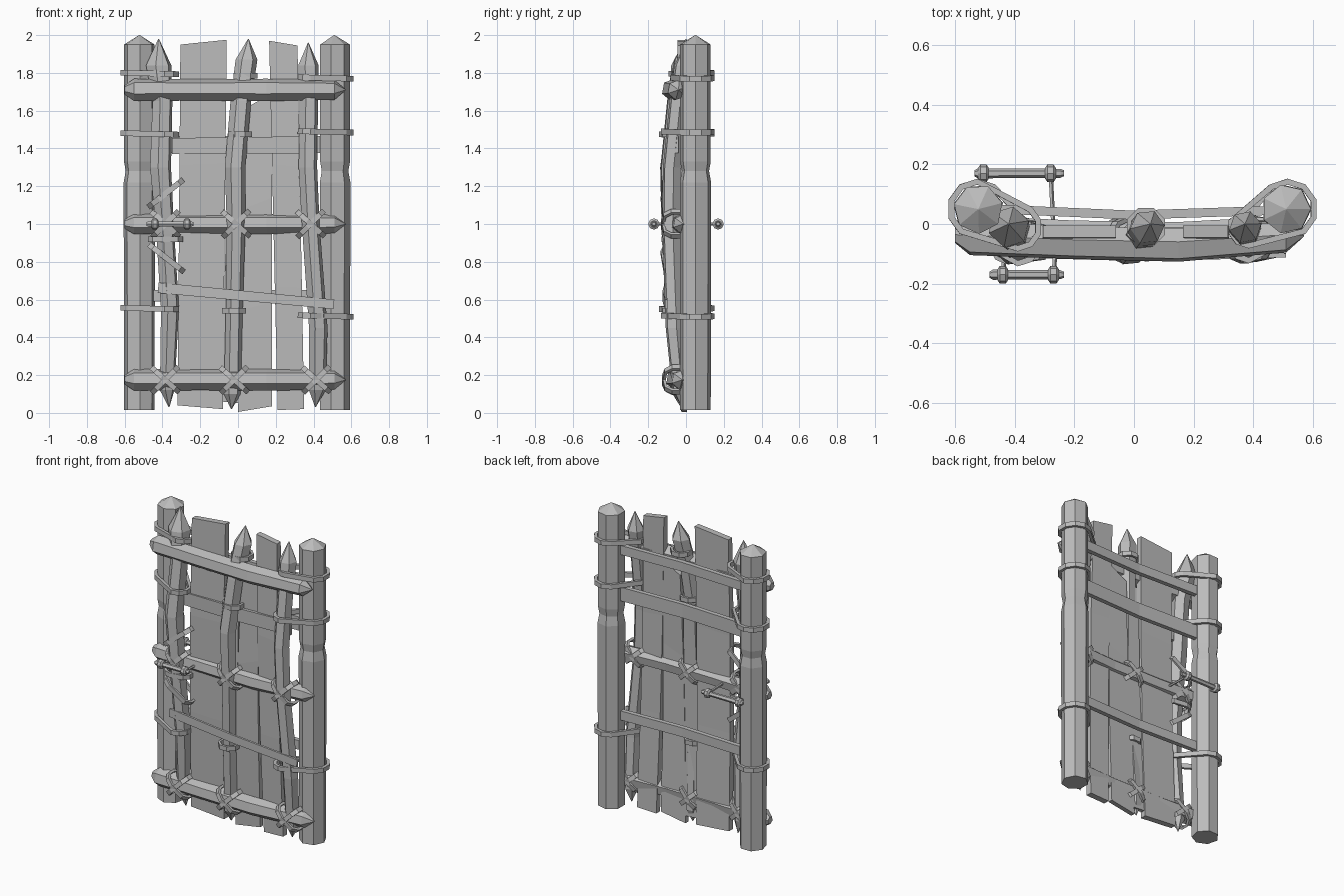
import bpy, bmesh, math
from mathutils import Vector, Matrix

cube = bpy.data.objects.get("Cube")
if cube:
    bpy.data.objects.remove(cube, do_unlink=True)

grey = bpy.data.materials.new("weathered_grey")
grey.use_nodes = True
grey.diffuse_color = (0.5, 0.5, 0.5, 1)
grey.node_tree.nodes["Principled BSDF"].inputs["Base Color"].default_value = (0.5, 0.5, 0.5, 1)


def finish(name, bm):
    bmesh.ops.remove_doubles(bm, verts=bm.verts, dist=0.0005)
    bmesh.ops.recalc_face_normals(bm, faces=bm.faces)
    mesh = bpy.data.meshes.new(name)
    bm.to_mesh(mesh)
    bm.free()
    mesh.materials.append(grey)
    obj = bpy.data.objects.new(name, mesh)
    bpy.context.collection.objects.link(obj)
    return obj


def skin(bm, loops, closed=False):
    """Join a row of equal vertex loops with quads, capped unless closed."""
    n = len(loops[0])
    pairs = list(zip(loops, loops[1:]))
    if closed:
        pairs.append((loops[-1], loops[0]))
    for a, b in pairs:
        for i in range(n):
            j = (i + 1) % n
            bm.faces.new((a[i], a[j], b[j], b[i]))
    if not closed:
        bm.faces.new(loops[0])
        bm.faces.new(loops[-1])


def log(name, stations, axis="z", sides=6, turn=0.0):
    """Faceted log through stations (x, y, z, radius), cut across one axis."""
    bm = bmesh.new()
    loops = []
    for x, y, z, r in stations:
        r = max(r, 0.002)
        loop = []
        for i in range(sides):
            a = turn + math.tau * i / sides
            u, v = r * math.cos(a), r * math.sin(a)
            off = {"z": (u, v, 0), "x": (0, u, v), "y": (u, 0, v)}[axis]
            loop.append(bm.verts.new(Vector((x, y, z)) + Vector(off)))
        loops.append(loop)
    skin(bm, loops)
    return finish(name, bm)


def board(name, start, end, bow, thick):
    """Thin board from edge to edge (x, z pairs), bent through depths in bow."""
    bm = bmesh.new()
    loops = []
    for k, y in enumerate(bow):
        t = k / (len(bow) - 1)
        p, q = (Vector(s).lerp(Vector(e), t) for s, e in zip(start, end))
        h = thick / 2
        loops.append([bm.verts.new(c) for c in (
            (p.x, y - h, p.y), (q.x, y - h, q.y), (q.x, y + h, q.y), (p.x, y + h, p.y))])
    skin(bm, loops)
    return finish(name, bm)


def band(name, centre, discs, height=0.03, thick=0.02, tilt=0.0, lean=0.0, sides=10):
    """Strap pulled tight round discs (x, y, radius), tilted about y."""
    bm = bmesh.new()
    spin = (Matrix.Translation(centre) @ Matrix.Rotation(math.radians(tilt), 4, "Y")
            @ Matrix.Rotation(math.radians(lean), 4, "X"))
    loops = []
    for i in range(sides):
        a = math.tau * (i + 0.5) / sides
        d = Vector((math.cos(a), math.sin(a)))
        base = max((Vector((x, y)) + d * r for x, y, r in discs), key=lambda p: p.dot(d))
        inner, outer = base, base + d * thick
        h = height / 2
        loops.append([bm.verts.new(spin @ Vector((p.x, p.y, z))) for p, z in (
            (inner, -h), (outer, -h), (outer, h), (inner, h))])
    skin(bm, loops, closed=True)
    return finish(name, bm)


# Two large end posts with a worn neck and pointed caps
for name, x, turn in (("right_post", -0.522, 0.25), ("left_post", 0.51, 0.0)):
    log(name, [(x, 0.05, 0.015, 0.083), (x, 0.05, 1.22, 0.085), (x, 0.05, 1.28, 0.074),
               (x, 0.05, 1.33, 0.083), (x, 0.05, 1.95, 0.083), (x, 0.05, 2.0, 0)],
        sides=7, turn=turn)

# Three crooked sharpened stakes
log("right_stake", [(-0.365, -0.02, 0.03, 0), (-0.375, -0.03, 0.12, 0.04), (-0.36, -0.06, 0.55, 0.05),
                    (-0.385, -0.08, 0.95, 0.05), (-0.41, -0.08, 1.3, 0.058), (-0.4, -0.04, 1.65, 0.055),
                    (-0.42, -0.01, 1.84, 0.07), (-0.42, 0, 1.98, 0)], turn=0.3)
log("middle_stake", [(-0.035, -0.02, 0.02, 0), (-0.03, -0.03, 0.1, 0.045), (-0.02, -0.06, 0.55, 0.045),
                     (-0.01, -0.08, 1.0, 0.05), (-0.015, -0.085, 1.3, 0.055), (0.015, -0.05, 1.65, 0.055),
                     (0.045, -0.01, 1.87, 0.058), (0.055, 0, 1.98, 0)], turn=0.1)
log("left_stake", [(0.41, -0.02, 0.03, 0), (0.42, -0.03, 0.12, 0.045), (0.425, -0.06, 0.45, 0.05),
                   (0.385, -0.08, 1.0, 0.048), (0.37, -0.075, 1.3, 0.05), (0.375, -0.04, 1.65, 0.05),
                   (0.373, -0.01, 1.84, 0.055), (0.372, 0, 1.96, 0)], turn=0.2)

# Three bowed cross beams with blunt cut ends
for name, z, y, r in (("top_beam", 1.71, -0.06, 0.06), ("middle_beam", 1.0, -0.035, 0.055),
                      ("bottom_beam", 0.175, -0.04, 0.058)):
    log(name, [(-0.6, y + 0.02, z, 0.025), (-0.55, y + 0.012, z, r), (-0.2, y - 0.003, z, r * 0.96),
               (0.15, y - 0.01, z, r), (0.51, y + 0.015, z, r * 0.9), (0.57, y + 0.02, z, 0)],
        axis="x", turn=0.35)

# Upright wall planks
wall = (-0.01, -0.03, -0.035, -0.025)
board("right_plank", ((-0.32, 0.04), (-0.08, 0.02)), ((-0.305, 1.95), (-0.06, 1.975)), wall, 0.04)
board("middle_plank", ((0.0, 0.005), (0.18, 0.035)), ((0.05, 1.62), (0.18, 1.69)), wall, 0.03)
board("left_plank", ((0.21, 0.015), (0.35, 0.02)), ((0.165, 1.97), (0.315, 1.945)), wall, 0.04)
board("narrow_plank", ((-0.09, 0.06), (0.03, 0.05)), ((-0.05, 1.45), (0.03, 1.46)), wall, 0.025)

# Horizontal battens on the front and the back
board("front_upper_batten", ((-0.35, 1.37), (-0.35, 1.455)), ((0.42, 1.375), (0.42, 1.465)),
      (-0.05, -0.062, -0.05), 0.02)
board("front_lower_batten", ((-0.425, 0.635), (-0.42, 0.69)), ((0.505, 0.55), (0.51, 0.6)),
      (-0.105, -0.118, -0.105), 0.014)
for name, z, h in (("back_top_batten", 1.71, 0.03), ("back_upper_batten", 1.42, 0.045),
                   ("back_lower_batten", 0.62, 0.03)):
    board(name, ((-0.46, z - h), (-0.46, z + h)), ((0.45, z - h), (0.45, z + h)),
          (0.05, 0.03, 0.045), 0.03)

# Straps binding each outer stake to its post, and rings on the middle stake
for level, zr, zm, zl in (("upper", 1.785, 1.785, 1.785), ("middle", 1.465, 1.475, 1.5),
                          ("lower", 0.54, 0.54, 0.525)):
    dy = -0.01 if level == "upper" else -0.06
    band(level + "_right_strap", (0, 0, zr), [(-0.525, 0.05, 0.082), (-0.39, dy, 0.062)], tilt=1.5)
    band(level + "_left_strap", (0, 0, zl), [(0.515, 0.05, 0.082), (0.385, dy, 0.052)], tilt=1.5)
    x = {"upper": 0.04, "middle": 0.01, "lower": -0.022}[level]
    band(level + "_middle_ring", (x, dy, zm), [(0, 0, 0.053)], thick=0.016, sides=8)

# Crossed lashings where stakes meet beams
for row, z, y, xs in (("middle", 1.0, -0.055, (-0.385, -0.01, 0.385)),
                      ("bottom", 0.175, -0.05, (-0.385, -0.02, 0.415))):
    for side, x in zip(("right", "centre", "left"), xs):
        for way, tilt in (("rising", -45), ("falling", 42)):
            band(f"{row}_{side}_{way}_lashing", (x, y, z),
                 [(-0.025, 0, 0.062), (0.025, 0, 0.062)], height=0.028, thick=0.016, tilt=tilt)

# Loose bands above and below the handle
band("upper_loose_band", (-0.385, -0.06, 1.16), [(-0.045, 0, 0.06), (0.05, 0, 0.06)],
     thick=0.014, tilt=-38)
band("lower_loose_band", (-0.38, -0.06, 0.82), [(-0.045, 0, 0.06), (0.05, 0, 0.06)],
     thick=0.014, tilt=38)
band("handle_base_band", (-0.385, -0.06, 0.92), [(-0.025, 0, 0.055), (0.025, 0, 0.055)], thick=0.016)

# Rod handles front and back, tied through the wall by short cords
for face, y, x0, x1, ties in (("front", -0.17, -0.485, -0.235, (-0.44, -0.27)),
                              ("back", 0.17, -0.535, -0.235, (-0.505, -0.28))):
    log(face + "_handle", [(x0, y, 1, 0.01), (x0 + 0.012, y, 1, 0.017),
                           (x1 - 0.012, y, 1, 0.015), (x1, y, 1, 0.01)], axis="x")
    for i, x in enumerate(ties):
        log(f"{face}_handle_knot_{i}", [(x - 0.018, y, 1, 0.018), (x - 0.01, y, 1, 0.03),
                                        (x + 0.01, y, 1, 0.03), (x + 0.018, y, 1, 0.018)],
            axis="x", sides=8)
        log(f"{face}_handle_cord_{i}", [(x, y, 1, 0.008), (x + 0.01, -0.03, 1, 0.008)], axis="y", sides=5)
